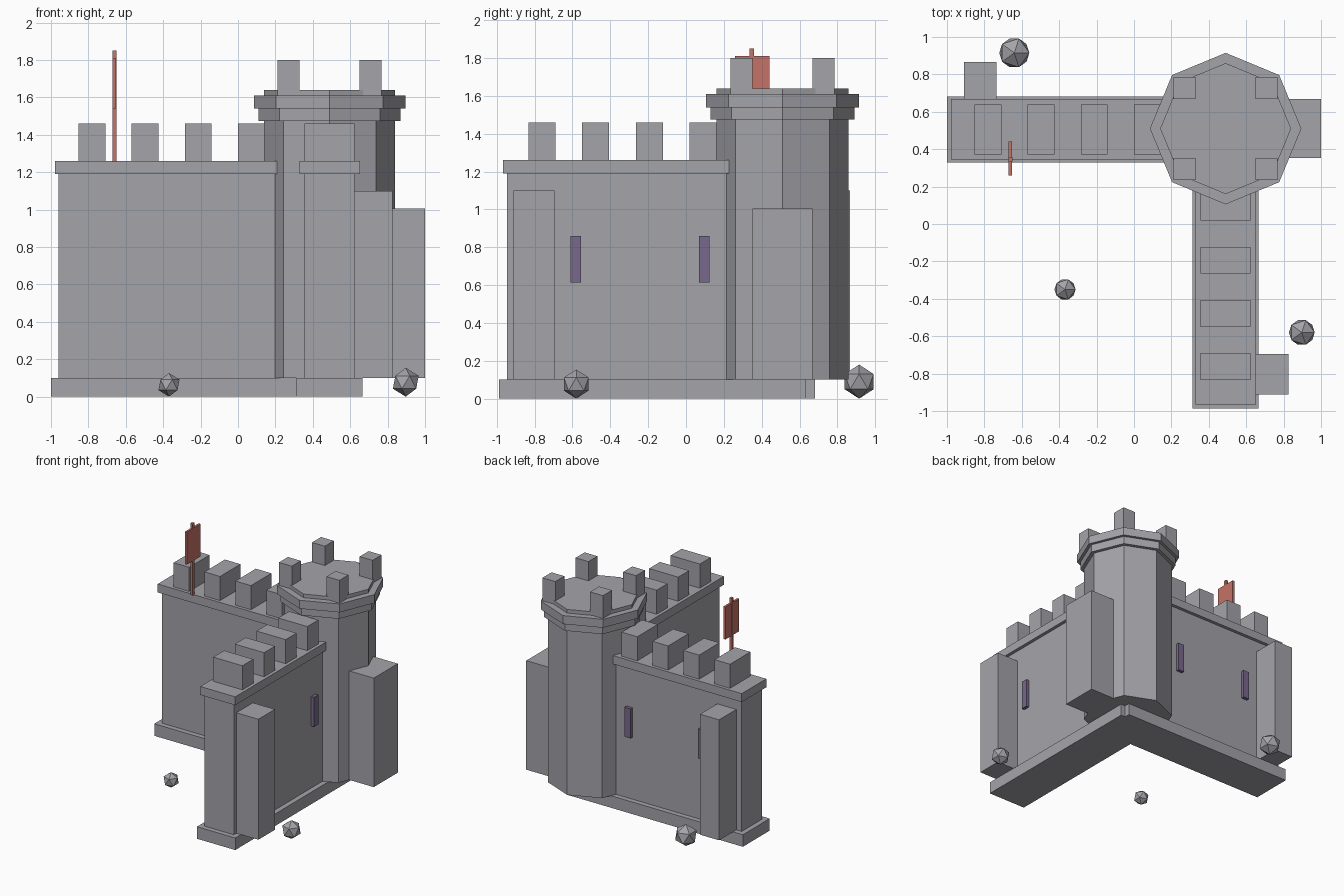
import bpy
import math

cube = bpy.data.objects.get("Cube")
if cube:
    bpy.data.objects.remove(cube, do_unlink=True)


def make_material(name, colour):
    m = bpy.data.materials.new(name)
    m.use_nodes = True
    m.diffuse_color = (*colour, 1)
    m.node_tree.nodes["Principled BSDF"].inputs["Base Color"].default_value = (*colour, 1)
    return m


STONE = make_material("grey stone", (0.37, 0.37, 0.40))
SLIT = make_material("dusky purple", (0.19, 0.14, 0.26))
CLOTH = make_material("faded red", (0.56, 0.17, 0.135))


def finish(name, material):
    ob = bpy.context.object
    ob.name = name
    ob.data.materials.append(material)
    return ob


def box(name, x, y, z, material=STONE):
    """Box from (low, high) ranges on each axis."""
    ranges = (x, y, z)
    bpy.ops.mesh.primitive_cube_add(size=1, location=[(a + b) / 2 for a, b in ranges])
    ob = finish(name, material)
    for v in ob.data.vertices:
        v.co = [c * (b - a) for c, (a, b) in zip(v.co, ranges)]
    return ob


def around(centre, size):
    return (centre - size / 2, centre + size / 2)


CX, CY = 0.49, 0.51


def octagon(name, radius, low, high):
    bpy.ops.mesh.primitive_cylinder_add(vertices=8, radius=radius, depth=high - low,
                                        location=(CX, CY, (low + high) / 2))
    return finish(name, STONE)


def wing(name, along_x, start, base_end, across, buttress, first_merlon, slits):
    """Battlemented wall running along x or y; the outer side is the positive one."""
    def part(label, run, side, z, material=STONE):
        x, y = (run, side) if along_x else (side, run)
        return box(f"{name}_{label}", x, y, z, material)

    part("plinth", (start, base_end), around(across, 0.352), (0, 0.1))
    part("wall", (start + 0.041, 0.3), around(across, 0.267), (0.1, 1.19))
    part("coping", (start + 0.021, 0.3), around(across, 0.322), (1.19, 1.26))
    face = across + 0.133
    part("buttress", buttress, (face - 0.02, face + (0.227 if along_x else 0.203)), (0.1, 1.1))
    for i in range(4):
        part(f"merlon_{i + 1}", around(first_merlon + 0.284 * i, 0.143),
             around(across, 0.268), (1.26, 1.46))
    for i, s in enumerate(slits):
        part(f"arrow_slit_{i + 1}", around(s, 0.055), (face - 0.02, face + 0.028),
             (0.615, 0.86), SLIT)


# Two wings meeting at the corner tower
wing("side_wing", True, -1.0, 0.625, CY - 0.004, (-0.91, -0.735), -0.781, (-0.605, 0.07))
wing("front_wing", False, -0.987, 0.635, CX, (-0.912, -0.695), -0.762, (-0.582, 0.097))

# Corner tower with stepped head
octagon("tower_body", 0.35, 0.1, 1.64)
octagon("tower_lower_ring", 0.38, 1.475, 1.54)
octagon("tower_upper_ring", 0.405, 1.54, 1.61)
box("tower_buttress", (0.7, 1.0), around(CY, 0.315), (0.1, 1.005))
for sx in (-1, 1):
    for sy in (-1, 1):
        box("tower_merlon", around(CX + sx * 0.219, 0.118),
            around(CY + sy * 0.217, 0.118), (1.61, 1.8))

# Flag on the side wing
box("flag_pole", around(-0.661, 0.022), around(0.347, 0.025), (1.255, 1.85), CLOTH)
box("flag_cloth", around(-0.661, 0.018), (0.26, 0.44), (1.54, 1.81), CLOTH)

# Loose rocks on the ground
for x, y, r in ((-0.64, 0.915, 0.09), (-0.369, -0.35, 0.063), (0.897, -0.58, 0.077)):
    bpy.ops.mesh.primitive_ico_sphere_add(subdivisions=1, radius=r, location=(x, y, r))
    finish("rock", STONE)
